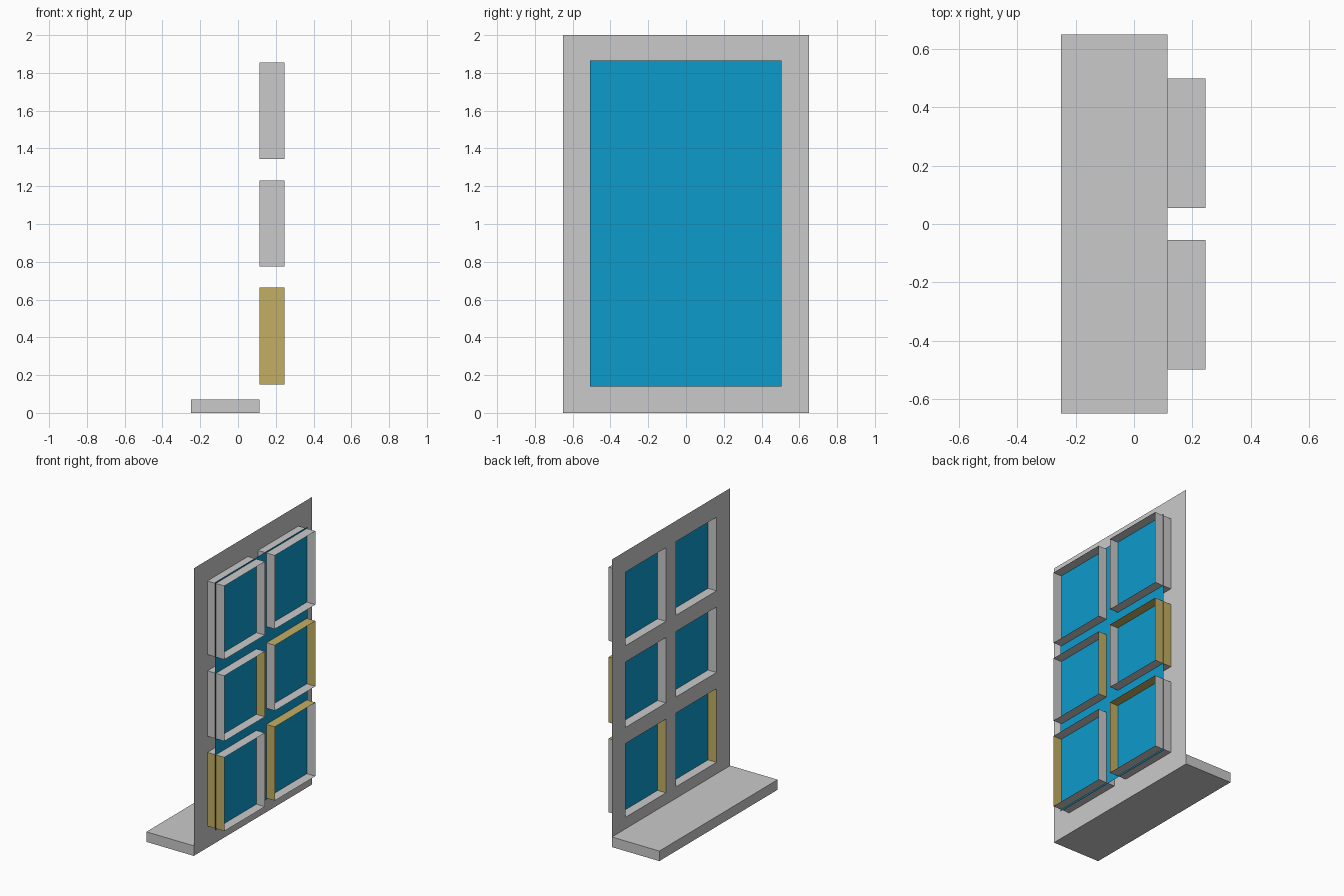
import bpy, bmesh

if "Cube" in bpy.data.objects:
    bpy.data.objects.remove(bpy.data.objects["Cube"])

def material(name, rgb):
    m = bpy.data.materials.new(name)
    m.diffuse_color = (*rgb, 1)
    m.use_nodes = True
    m.node_tree.nodes["Principled BSDF"].inputs["Base Color"].default_value = m.diffuse_color
    return m

GREY = material("light_grey", (0.59, 0.59, 0.59))
TAN = material("tan", (0.55, 0.43, 0.127))
BLUE = material("glass_blue", (0.004, 0.33, 0.60))

WALL_X, PANE_X, FRONT_X, BACK_X = 0.115, 0.18, 0.245, -0.25
COLS = [(-0.50, -0.055), (0.055, 0.50)]
ROWS = [(0.15, 0.663), (0.775, 1.23), (1.343, 1.855)]

def build(name, quads, mats):
    """Mesh from (corner list, material index) quads, with shared corners welded."""
    bm = bmesh.new()
    for corners, mat in quads:
        bm.faces.new([bm.verts.new(c) for c in corners]).material_index = mat
    bmesh.ops.remove_doubles(bm, verts=bm.verts, dist=1e-4)
    me = bpy.data.meshes.new(name)
    bm.to_mesh(me)
    bm.free()
    for m in mats:
        me.materials.append(m)
    ob = bpy.data.objects.new(name, me)
    bpy.context.collection.objects.link(ob)
    return ob

def sheet(x, y0, y1, z0, z1):
    return [(x, y0, z0), (x, y1, z0), (x, y1, z1), (x, y0, z1)]

# Thin wall sheet with six window openings: a grid that skips the windows
ys = [-0.65] + [y for c in COLS for y in c] + [0.65]
zs = [0.0] + [z for r in ROWS for z in r] + [2.0]
build("wall", [(sheet(WALL_X, ys[i], ys[i + 1], zs[j], zs[j + 1]), 0)
               for i in range(5) for j in range(7) if not (i % 2 and j % 2)], [GREY])

# Single glass sheet passing through all the window frames
build("glass_pane", [(sheet(PANE_X, -0.508, 0.505, 0.14, 1.865), 0)], [BLUE])

# Thin open window frames; some sides are tan, keyed by (column, row)
TAN_SIDES = {(0, 0): {"left"}, (0, 1): {"right"},
             (1, 0): {"top", "left"}, (1, 1): {"top", "right"}}
for c, (y0, y1) in enumerate(COLS):
    for r, (z0, z1) in enumerate(ROWS):
        loop = [(y0, z0), (y1, z0), (y1, z1), (y0, z1)]
        quads = []
        for k, side in enumerate(("bottom", "right", "top", "left")):
            (ya, za), (yb, zb) = loop[k], loop[(k + 1) % 4]
            quads.append(([(WALL_X, ya, za), (WALL_X, yb, zb),
                           (FRONT_X, yb, zb), (FRONT_X, ya, za)],
                          int(side in TAN_SIDES.get((c, r), ()))))
        build(f"window_frame_{c}_{r}", quads, [GREY, TAN])

# Floor slab behind the wall
bpy.ops.mesh.primitive_cube_add(size=1, location=((BACK_X + WALL_X) / 2, 0, 0.035))
slab = bpy.context.object
slab.name = "floor_slab"
slab.data.materials.append(GREY)
bm = bmesh.new()
bm.from_mesh(slab.data)
bmesh.ops.scale(bm, vec=(WALL_X - BACK_X, 1.3, 0.07), verts=bm.verts)
# the wall already closes this side
bmesh.ops.delete(bm, geom=[f for f in bm.faces if f.normal.x > 0.5], context='FACES_ONLY')
bm.to_mesh(slab.data)
bm.free()
